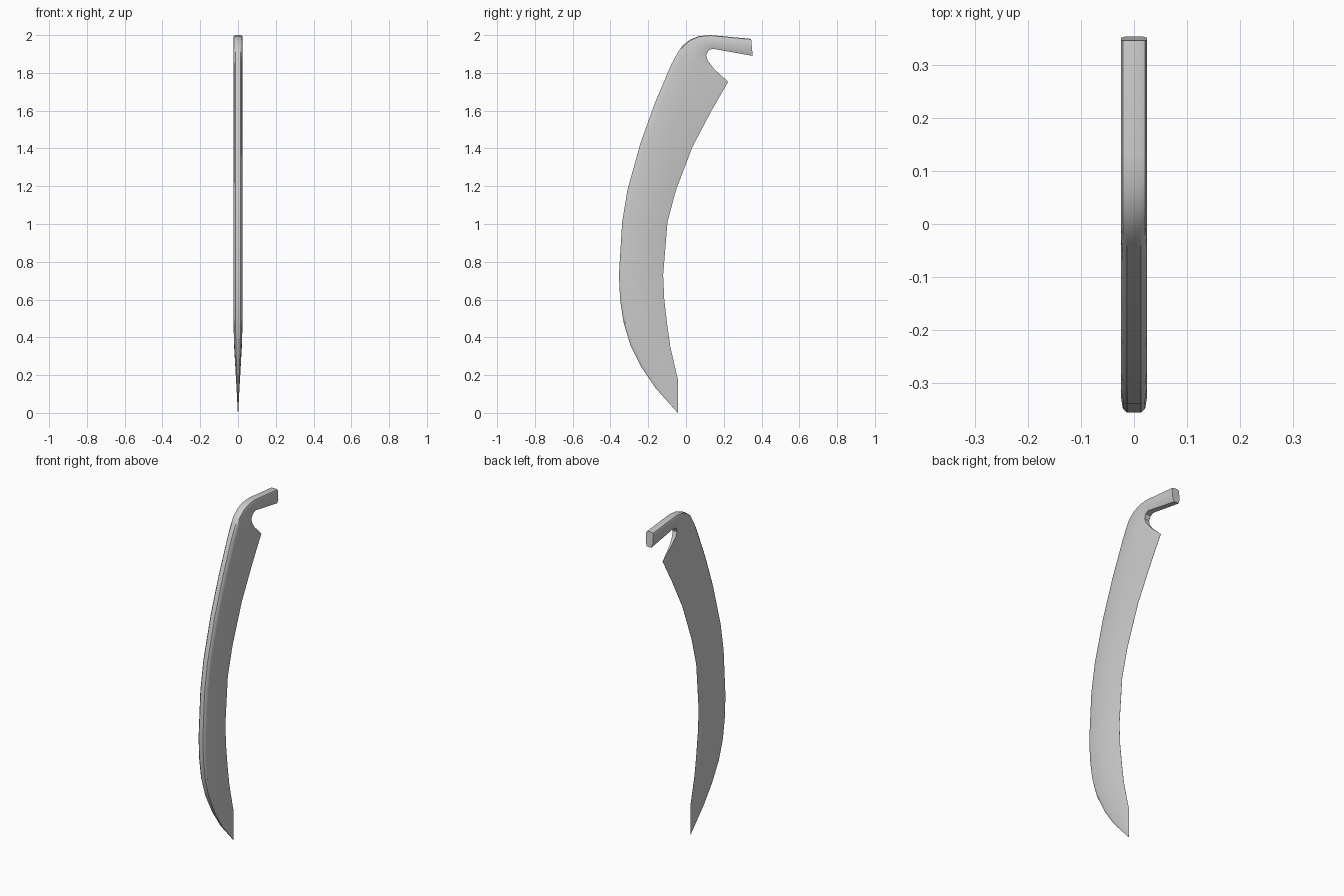
import bpy, bmesh
from math import radians

if "Cube" in bpy.data.objects:
    bpy.data.objects.remove(bpy.data.objects["Cube"])

# Outline stations from tang to tip: back y, back z, inner y, inner z
STATIONS = [
    (.345, 1.98, .353, 1.89),
    (.13, 2.0, .14, 1.928),
    (.07, 1.995, .118, 1.918),
    (.02, 1.975, .107, 1.893),
    (-.02, 1.943, .115, 1.865),
    (-.048, 1.9, .15, 1.82),
    (-.08, 1.84, .223, 1.753),
    (-.165, 1.64, .135, 1.6),
    (-.242, 1.425, .035, 1.41),
    (-.31, 1.18, -.053, 1.18),
    (-.338, 1.01, -.098, 1.01),
    (-.355, .73, -.121, .73),
    (-.349, .6, -.115, .6),
    (-.331, .48, -.1, .47),
    (-.295, .36, -.083, .35),
    (-.235, .24, -.06, .25),
    (-.16, .13, -.042, .175),
    (-.044, 0, -.042, .02),
]


def ramp(v, v0, v1, a, b):
    """Value running from a to b while v runs from v0 to v1, held outside."""
    t = min(max((v - v0) / (v1 - v0), 0), 1)
    return a + (b - a) * t


def ring(bm, by, bz, iy, iz):
    """Closed section: rounded back, flat cheek, ridge, bevel down to the edge."""
    w = ramp(bz, 0, .42, .001, .024)              # thins toward the tip
    edge = ramp(iz, 1.78, 1.91, .02, .75)         # sharp blade, thick tang
    ridge = ramp(bz, 1.65, 1.4, .39, .56) if bz < 1.85 else ramp(bz, 1.85, 2, .39, .75)
    half = [(0, .55), (.035, .88), (.11, 1), (ridge, 1), (1, edge)]
    pts = [(w * f, t) for t, f in half] + [(-w * f, t) for t, f in reversed(half)]
    return [bm.verts.new((x, by + (iy - by) * t, bz + (iz - bz) * t)) for x, t in pts]


# Hooked blade with tang, lofted as one solid
bm = bmesh.new()
rings = [ring(bm, *s) for s in STATIONS]
for a, b in zip(rings, rings[1:]):
    for i in range(len(a)):
        j = (i + 1) % len(a)
        bm.faces.new((a[i], a[j], b[j], b[i]))
bm.faces.new(rings[0])
bm.faces.new(rings[-1])
bmesh.ops.recalc_face_normals(bm, faces=bm.faces)

mesh = bpy.data.meshes.new("hooked_blade")
bm.to_mesh(mesh)
bm.free()
blade = bpy.data.objects.new("hooked_blade", mesh)
bpy.context.collection.objects.link(blade)
bpy.context.view_layer.objects.active = blade
blade.select_set(True)
bpy.ops.object.shade_smooth_by_angle(angle=radians(35))
